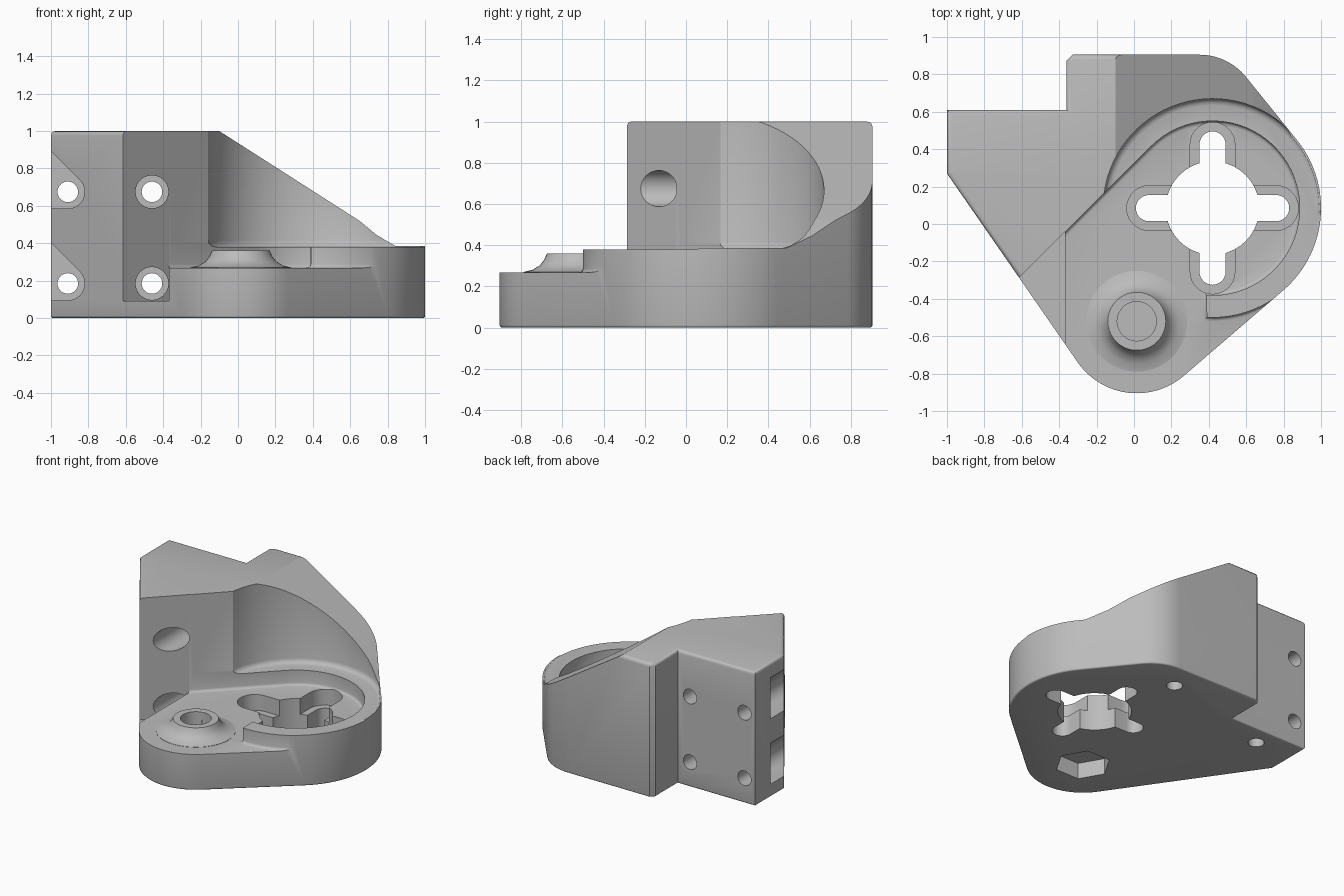
import bpy, bmesh
from math import cos, sin, radians, pi

if "Cube" in bpy.data.objects:
    bpy.data.objects.remove(bpy.data.objects["Cube"])

grey = bpy.data.materials.new("plain_grey")
grey.use_nodes = True
COLOUR = (0.5, 0.5, 0.5, 1)
grey.diffuse_color = COLOUR
grey.node_tree.nodes["Principled BSDF"].inputs["Base Color"].default_value = COLOUR

RING = (0.42, 0.085)      # centre of the round recess
BOSS = (0.015, -0.52)     # centre of the screw boss


def arc(centre, r, start, end, n=24):
    """Points on an arc, angles in degrees."""
    angles = [radians(start + (end - start) * i / n) for i in range(n + 1)]
    return [(centre[0] + r * cos(a), centre[1] + r * sin(a)) for a in angles]


def circle(centre, r, n=40):
    return arc(centre, r, 0, 360, n)[:-1]


def slot(centre, half_length, r, vertical):
    """Round-ended slot, half_length measured to the tip."""
    d = half_length - r
    dx, dy, turn = (0, d, 90) if vertical else (d, 0, 0)
    return (arc((centre[0] + dx, centre[1] + dy), r, turn - 90, turn + 90, 14)
            + arc((centre[0] - dx, centre[1] - dy), r, turn + 90, turn + 270, 14))


def prism(name, outline, low, high, axis="z", low_round=0, high_round=0):
    """Extrude an outline along an axis, optionally rounding its end rims."""
    bm = bmesh.new()
    ends = [[bm.verts.new((u, v, w)) for u, v in outline] for w in (low, high)]
    caps = [bm.faces.new(ring) for ring in ends]
    n = len(outline)
    for i in range(n):
        j = (i + 1) % n
        bm.faces.new((ends[0][i], ends[0][j], ends[1][j], ends[1][i]))
    bmesh.ops.recalc_face_normals(bm, faces=bm.faces[:])
    rims = [list(cap.edges) for cap in caps]
    for rim, size in zip(rims, (low_round, high_round)):
        if size:
            bmesh.ops.bevel(bm, geom=rim, offset=size, segments=3, profile=0.5,
                            affect="EDGES", clamp_overlap=False)
    for v in bm.verts:
        u, t, w = v.co
        v.co = {"z": (u, t, w), "x": (w, u, t), "y": (u, w, t)}[axis]
    bmesh.ops.recalc_face_normals(bm, faces=bm.faces[:])
    return finish(name, bm)


def finish(name, bm):
    mesh = bpy.data.meshes.new(name)
    bm.to_mesh(mesh)
    bm.free()
    mesh.materials.append(grey)
    obj = bpy.data.objects.new(name, mesh)
    bpy.context.collection.objects.link(obj)
    return obj


def combine(target, tool, operation="DIFFERENCE"):
    """Apply a boolean and remove its tool."""
    tool.hide_render = True
    mod = target.modifiers.new(tool.name, "BOOLEAN")
    mod.operation = operation
    mod.solver = "EXACT"
    mod.object = tool
    bpy.context.view_layer.objects.active = target
    bpy.ops.object.modifier_apply(modifier=mod.name)
    bpy.data.objects.remove(tool)


# Solid block with the full footprint
footprint = ([(-1, 0.61), (-1, 0.27)]
             + arc(BOSS, 0.385, 215, 311)
             + arc(RING, 0.58, -49, 38, 30)
             + arc((0.35, 0.585), 0.32, 38, 90, 14)
             + [(-0.33, 0.905), (-0.36, 0.875), (-0.36, 0.61)])
body = prism("mount_bracket", footprint, 0, 1, low_round=0.012, high_round=0.025)

# Sloped front of the upright and sloped right shoulder
front_slope = [(0.28, 1), (-0.28, 0.278), (-1.2, 0.278), (-1.2, 1.2), (0.28, 1.2)]
combine(body, prism("front_slope", front_slope, -1.5, 0.2, "x"))
shoulder = [(-0.1, 1), (0.65, 0.52), (0.74, 0.445), (0.84, 0.386),
            (1.3, 0.386), (1.3, 1.2), (-0.1, 1.2)]
combine(body, prism("shoulder_slope", shoulder, -1.3, 1.3, "y"))

# Clearance above the rib: round wall joined to a diagonal wall
clearance = ([(-0.8, -0.48)] + arc(RING, 0.585, 172, 0, 40)
             + [(1.3, 0.085), (1.3, -1.3), (-0.8, -1.3)])
combine(body, prism("clearance", clearance, 0.38, 1.3, low_round=0.035))

# Floor inside the curved rib, running out around the boss
floor = ([(-0.8, -0.476)] + arc(RING, 0.466, 135, -94, 44)
         + arc(RING, 0.585, -93, -49, 12)
         + [(1.3, -0.9), (1.3, -1.3), (-0.8, -1.3)])
combine(body, prism("floor", floor, 0.268, 1.3, low_round=0.02))

# Side pocket giving access to the lower screw
pocket = [(-0.8, -0.472), (-0.37, -0.042), (-0.37, -1.3), (-0.8, -1.3)]
combine(body, prism("side_pocket", pocket, 0.09, 1.3))

# Flared boss
bm = bmesh.new()
profile = [(0, 0.2), (0.27, 0.2), (0.27, 0.27), (0.225, 0.281), (0.19, 0.302),
           (0.168, 0.33), (0.155, 0.36), (0, 0.36)]
verts = [bm.verts.new((r, 0, z)) for r, z in profile]
edges = [bm.edges.new(pair) for pair in zip(verts, verts[1:])]
bmesh.ops.spin(bm, geom=verts + edges, cent=(0, 0, 0), axis=(0, 0, 1),
               angle=2 * pi, steps=40)
bmesh.ops.remove_doubles(bm, verts=bm.verts[:], dist=0.0005)
bmesh.ops.translate(bm, verts=bm.verts[:], vec=(*BOSS, 0))
bmesh.ops.recalc_face_normals(bm, faces=bm.faces[:])
combine(body, finish("boss", bm), "UNION")

# Boss bore and the six-sided nut trap below it
combine(body, prism("boss_bore", circle(BOSS, 0.105), -0.2, 1.3))
combine(body, prism("nut_trap", circle(BOSS, 0.19, 6), -0.2, 0.12))

# Cross-shaped opening with stepped arms
combine(body, prism("centre_opening", circle(RING, 0.25), -0.2, 1.3))
for vertical in (False, True):
    combine(body, prism("arm_slot", slot(RING, 0.41, 0.07, vertical), -0.2, 0.34))
    combine(body, prism("arm_step", slot(RING, 0.459, 0.12, vertical), 0.15, 0.34))

# Rear mounting screws: through holes, round head wells, open wells at the side
for z in (0.185, 0.675):
    for x in (-0.91, -0.46):
        combine(body, prism("screw_hole", circle((x, z), 0.055, 28), -1.3, 1.3, "y"))
    combine(body, prism("head_well", circle((-0.46, z), 0.088, 32), -1.3, 0.43, "y"))
    open_well = arc((-0.91, z), 0.09, -90, 45, 16) + [(-1.2, z + 0.417), (-1.2, z - 0.09)]
    combine(body, prism("open_well", open_well, -1.3, 0.43, "y"))

# Blind holes in the underside
for centre in ((0.23, 0.7), (-0.69, 0.465)):
    combine(body, prism("blind_hole", circle(centre, 0.055, 28), -0.2, 0.2))

bpy.ops.object.select_all(action="DESELECT")
body.select_set(True)
bpy.context.view_layer.objects.active = body
bpy.ops.object.shade_smooth_by_angle(angle=radians(32))
